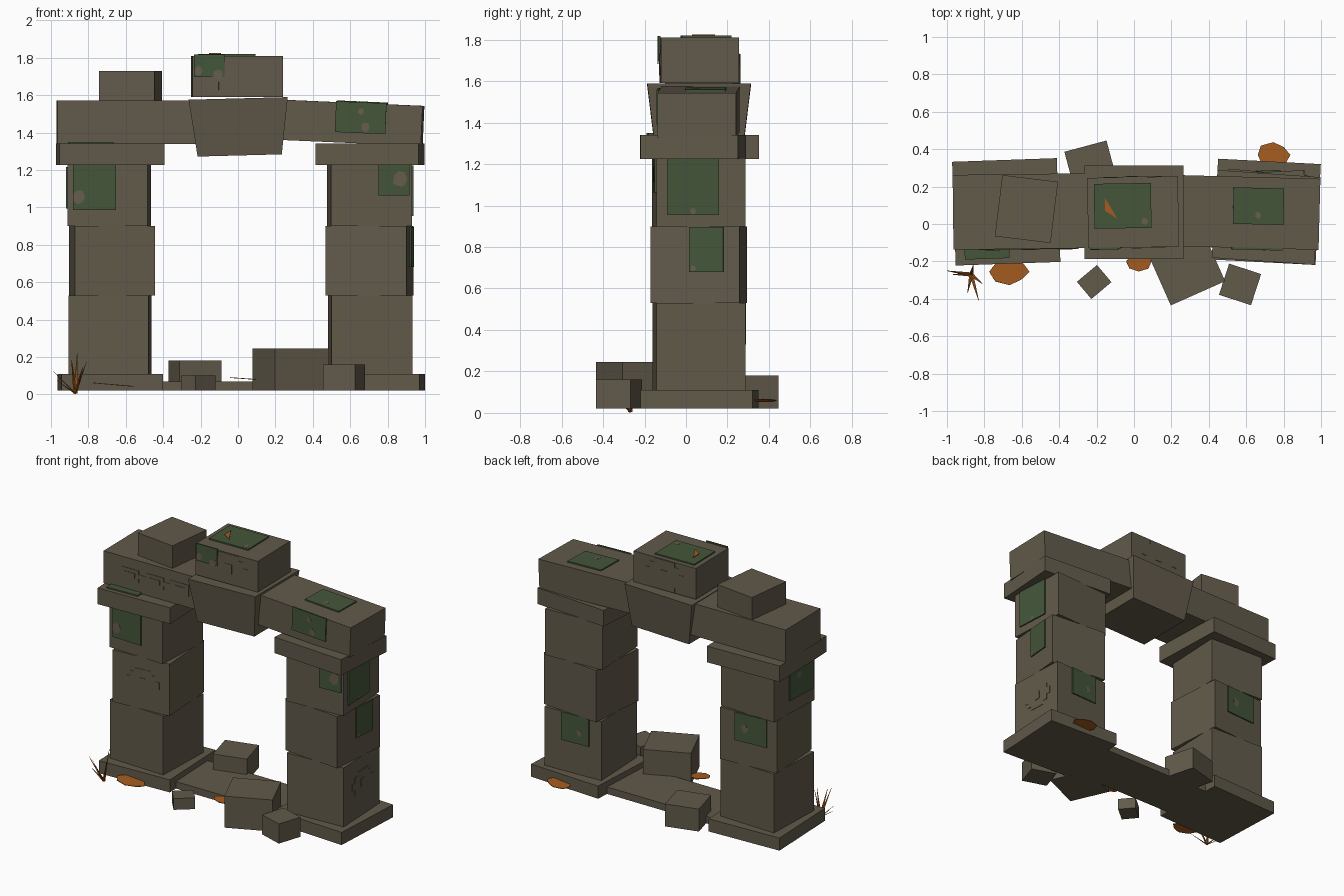
import bpy, bmesh, random
from math import radians, sin, cos, pi
from mathutils import Matrix, Vector, Euler

random.seed(4)
if "Cube" in bpy.data.objects:
    bpy.data.objects.remove(bpy.data.objects["Cube"])


def material(name, rgb):
    m = bpy.data.materials.new(name)
    m.use_nodes = True
    m.diffuse_color = (*rgb, 1)
    m.node_tree.nodes["Principled BSDF"].inputs["Base Color"].default_value = (*rgb, 1)
    return m


STONE = material("weathered_stone", (0.122, 0.103, 0.07))
MOSS = material("green_moss", (0.058, 0.093, 0.042))
LICHEN = material("brown_lichen", (0.135, 0.11, 0.075))
ORANGE = material("dry_orange_leaf", (0.38, 0.107, 0.015))


def finish(name, bm, mat, matrix):
    bmesh.ops.recalc_face_normals(bm, faces=bm.faces)
    me = bpy.data.meshes.new(name)
    bm.to_mesh(me)
    bm.free()
    me.materials.append(mat)
    ob = bpy.data.objects.new(name, me)
    bpy.context.collection.objects.link(ob)
    ob.matrix_world = matrix
    return ob


def block(name, loc, size, rz=0, ry=0, taper=1):
    """Stone block; taper shrinks the bottom. Returns (matrix, size)."""
    bm = bmesh.new()
    bmesh.ops.create_cube(bm, size=1)
    for v in bm.verts:
        k = taper if v.co.z < 0 else 1
        v.co = Vector((v.co.x * size[0] * k, v.co.y * size[1] * k, v.co.z * size[2]))
    rot = Euler((0, radians(ry), radians(rz))).to_matrix().to_4x4()
    m = Matrix.Translation(loc) @ rot
    finish(name, bm, STONE, m)
    return m, size


def plate(name, pts, mat, matrix, depth):
    """Flat polygon extruded along its local z."""
    bm = bmesh.new()
    f = bm.faces.new([bm.verts.new((x, y, -0.002)) for x, y in pts])
    ext = bmesh.ops.extrude_face_region(bm, geom=[f])["geom"]
    for v in ext:
        if isinstance(v, bmesh.types.BMVert):
            v.co.z = depth
    finish(name, bm, mat, matrix)


# In-plane axes (u, v) of every block face
FACES = {"front": ((1, 0, 0), (0, 0, 1)), "right": ((0, 1, 0), (0, 0, 1)),
         "back": ((-1, 0, 0), (0, 0, 1)), "left": ((0, -1, 0), (0, 0, 1)),
         "top": ((1, 0, 0), (0, 1, 0))}


def on_face(host, face, u, v):
    m, size = host
    a, b = (Vector(k) for k in FACES[face])
    n = a.cross(b)
    half = sum(abs(n[i]) * size[i] / 2 for i in range(3))
    pos = a * u + b * v + n * half
    basis = Matrix((a, b, n)).transposed().to_4x4()
    return m @ Matrix.Translation(pos) @ basis


def rect(w, h):
    return [(-w / 2, -h / 2), (w / 2, -h / 2), (w / 2, h / 2), (-w / 2, h / 2)]


def blob(rx, ry, n=7, rough=0.25):
    out = []
    for i in range(n):
        k = 1 - random.random() * rough
        out.append((rx * k * cos(2 * pi * i / n), ry * k * sin(2 * pi * i / n)))
    return out


def moss(name, host, face, u, v, w, h, spots=()):
    m = on_face(host, face, u, v)
    plate(name, rect(w, h), MOSS, m, 0.009)
    for i, (x, y, r) in enumerate(spots):
        spot = m @ Matrix.Translation((x * w, y * h, 0.009))
        plate(f"{name}_lichen_{i}", blob(r, r * 1.2), LICHEN, spot, 0.001)


def carving(name, host, face, u, v, hw, hh):
    """Stepped medallion with a small centre tile."""
    q = [(1, 0.28), (0.75, 0.28), (0.75, 0.7), (0.5, 0.7), (0.5, 1)]
    pts = q + [(-x, y) for x, y in q[::-1]] + [(-x, -y) for x, y in q] + [(x, -y) for x, y in q[::-1]]
    m = on_face(host, face, u, v)
    plate(name, [(x * hw, y * hh) for x, y in pts], STONE, m, 0.003)
    plate(name + "_centre", rect(hw * 0.36, hh * 0.64), STONE, m, 0.006)


# Plinths, threshold and capitals
block("left_plinth", (-0.683, 0.065, 0.065), (0.545, 0.545, 0.09), 2.3)
block("right_plinth", (0.71, 0.065, 0.065), (0.55, 0.54, 0.09), -3)
block("threshold_slab", (0.02, 0.065, 0.045), (0.95, 0.38, 0.05))
left_cap = block("left_capital", (-0.683, 0.065, 1.283), (0.56, 0.555, 0.115), 2)
block("right_capital", (0.706, 0.035, 1.283), (0.55, 0.47, 0.115), -4)

# Pillars of three turned blocks each
left, right = {}, {}
for part, z0, z1, lx, lr, rx, rr in (("lower", 0.11, 0.53, -0.685, -2, 0.707, 2.5),
                                     ("middle", 0.53, 0.9, -0.673, 4, 0.703, -5),
                                     ("upper", 0.9, 1.23, -0.688, -2.5, 0.703, 3)):
    z, h = (z0 + z1) / 2, z1 - z0
    left[part] = block(f"left_pillar_{part}", (lx, 0.062, z), (0.43, 0.43, h), lr)
    right[part] = block(f"right_pillar_{part}", (rx, 0.062, z), (0.435, 0.43, h), rr)

# Lintel, keystone and top stones
beam_l = block("left_lintel", (-0.585, 0.067, 1.455), (0.765, 0.4, 0.23), 0.7)
beam_r = block("right_lintel", (0.6, 0.062, 1.452), (0.775, 0.38, 0.215), -1.5, 2.5)
block("keystone", (0.005, 0.063, 1.43), (0.53, 0.5, 0.305), 0, -1.5, 0.85)
cap = block("crown_block", (-0.005, 0.063, 1.7), (0.485, 0.375, 0.22), 1)
block("loose_top_block", (-0.575, 0.08, 1.65), (0.3, 0.33, 0.16), -7)

# Fallen stones
for i, (x, y, w, d, h, r) in enumerate(((0.283, -0.238, 0.318, 0.29, 0.225, 24),
                                        (0.567, -0.323, 0.18, 0.175, 0.14, -18),
                                        (-0.213, -0.31, 0.14, 0.12, 0.08, 40),
                                        (-0.23, 0.305, 0.233, 0.23, 0.16, 15))):
    block(f"fallen_stone_{i}", (x, y, 0.02 + h / 2), (w, d, h), r)

# Carvings
carving("left_pillar_carving", left["middle"], "front", 0.013, 0.01, 0.125, 0.09)
carving("right_pillar_carving", right["lower"], "right", 0.012, 0.025, 0.125, 0.09)
carving("crown_front_carving", cap, "front", 0.015, 0, 0.155, 0.105)
carving("crown_back_carving", cap, "back", 0, 0, 0.155, 0.105)
for i in range(3):
    m = on_face(beam_l, "front", -0.175 + 0.195 * i, 0.002)
    plate(f"chain_tile_{i}", rect(0.14, 0.085), STONE, m, 0.003)
    plate(f"chain_tile_centre_{i}", rect(0.08, 0.035), STONE, m, 0.006)
    if i:
        m = on_face(beam_l, "front", -0.273 + 0.195 * i, 0.002)
        plate(f"chain_link_{i}", rect(0.055, 0.03), STONE, m, 0.003)

# Moss patches
moss("moss_left_front", left["upper"], "front", -0.07, 0.043, 0.23, 0.245, [(-0.36, -0.22, 0.036)])
moss("moss_left_side", left["upper"], "left", 0.07, 0.04, 0.25, 0.22, [(-0.1, 0.2, 0.025)])
moss("moss_left_back", left["middle"], "back", 0.02, 0.08, 0.24, 0.2, [(-0.2, 0, 0.03)])
moss("moss_left_capital", left_cap, "top", -0.11, -0.22, 0.24, 0.055)
moss("moss_right_front", right["upper"], "front", 0.12, 0.08, 0.165, 0.165, [(0.2, 0.05, 0.045)])
moss("moss_right_side", right["upper"], "right", -0.04, 0.025, 0.25, 0.27, [(0, -0.44, 0.016)])
moss("moss_right_middle", right["middle"], "right", 0.055, 0.073, 0.165, 0.215, [(-0.38, -0.42, 0.015)])
moss("moss_right_back", right["lower"], "back", 0.02, 0.11, 0.21, 0.2, [(0.15, -0.1, 0.022)])
moss("moss_lintel_front", beam_r, "front", 0.06, 0.03, 0.27, 0.165, [(0, 0.2, 0.018), (0.1, -0.3, 0.025)])
moss("moss_lintel_top", beam_r, "top", 0.06, 0.035, 0.27, 0.195, [(0, -0.25, 0.018)])
moss("moss_crown_front", cap, "front", -0.152, 0.058, 0.165, 0.12, [(-0.35, -0.25, 0.025), (0.3, -0.4, 0.03)])
moss("moss_crown_top", cap, "top", -0.055, 0.035, 0.305, 0.24, [(0.38, -0.35, 0.02)])

# Dry fallen leaves
for i, (x, y, z, rx, ry, tilt) in enumerate(((-0.665, -0.255, 0.052, 0.11, 0.075, 5),
                                             (0.025, -0.2, 0.085, 0.075, 0.055, 4),
                                             (0.745, 0.37, 0.06, 0.095, 0.07, -4))):
    m = Matrix.Translation((x, y, z)) @ Matrix.Rotation(radians(tilt), 4, "Y")
    plate(f"dry_leaf_{i}", blob(rx, ry, 8), ORANGE, m, 0.002)
plate("crown_leaf", [(-0.155, 0.14), (-0.155, 0.07), (-0.09, 0.03)], ORANGE,
      Matrix.Translation((0, 0, 1.822)), 0.003)

# Dry grass tuft of thin pointed blades
root = Vector((-0.87, -0.27, 0.005))
for i, (dx, dy, dz) in enumerate(((-0.13, 0.02, 0.13), (-0.1, 0.0, 0.07), (0.01, 0.05, 0.215),
                                  (0.04, -0.14, 0.14), (0.06, -0.05, 0.17), (-0.02, -0.1, 0.18))):
    d = Vector((dx, dy, dz))
    bm = bmesh.new()
    bmesh.ops.create_cone(bm, segments=4, cap_ends=True, radius1=0.011, radius2=0.001, depth=d.length)
    bmesh.ops.scale(bm, vec=(1, 0.35, 1), verts=bm.verts)
    m = Matrix.Translation(root + d / 2) @ d.to_track_quat("Z", "Y").to_matrix().to_4x4()
    finish(f"grass_blade_{i}", bm, ORANGE, m)
